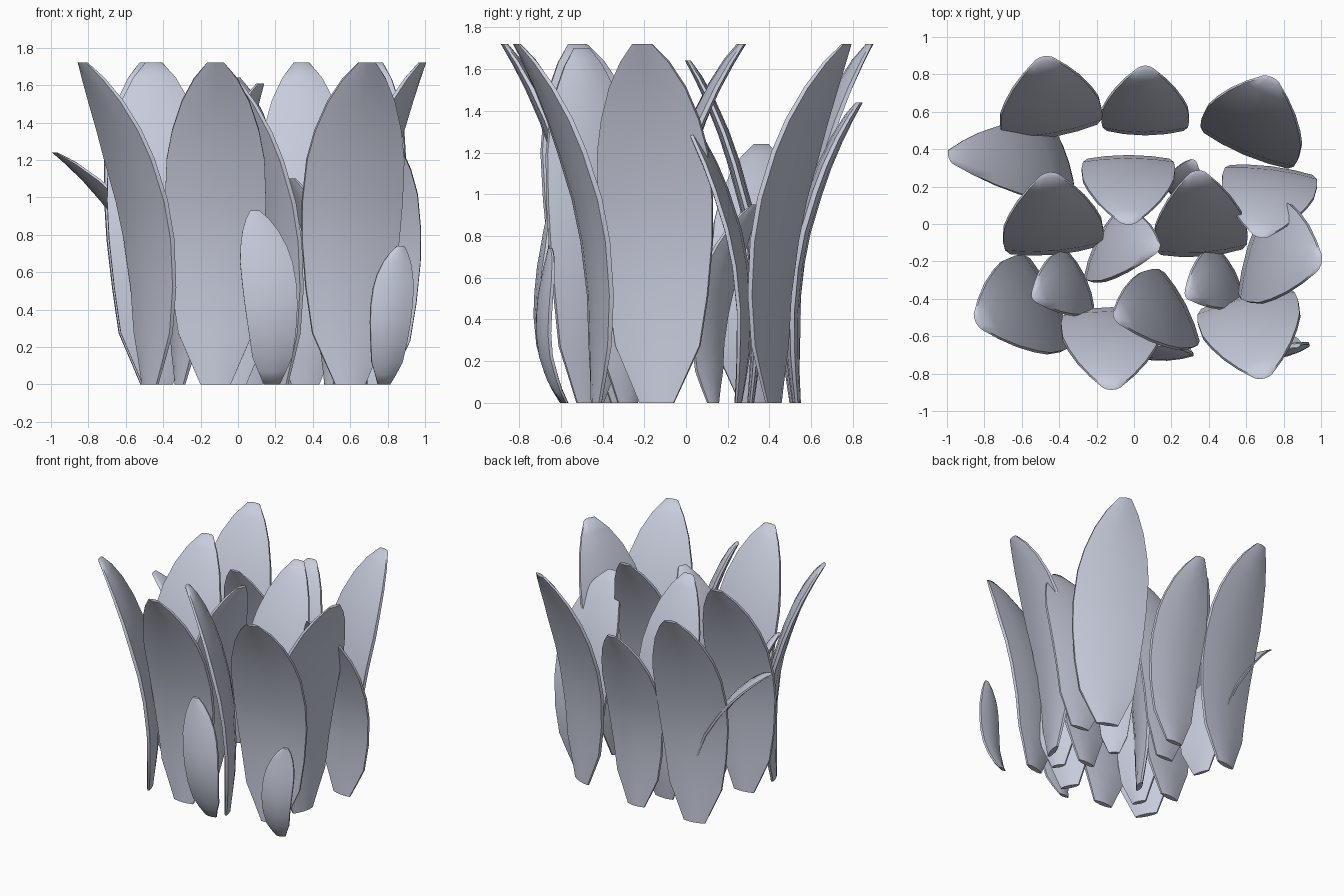
import bpy, bmesh, math
from mathutils import Vector

if "Cube" in bpy.data.objects:
    bpy.data.objects.remove(bpy.data.objects["Cube"])

mat = bpy.data.materials.new("pale_blue_grey")
mat.diffuse_color = (0.58, 0.61, 0.72, 1)
mat.use_nodes = True
mat.node_tree.nodes["Principled BSDF"].inputs["Base Color"].default_value = mat.diffuse_color

# Shared blade profile: height fraction, half-width fraction, outward lean, inward bow
ROWS = [(0.0, .3, 0, 0), (.08, .52, 0, .35), (.16, .74, .0, .62), (.3, .87, .02, .93),
        (.45, .97, .09, 1), (.57, 1.0, .19, .9), (.7, .97, .36, .7), (.79, .86, .5, .5),
        (.88, .67, .68, .3), (.95, .43, .85, .12), (1.0, .17, 1, 0)]
# Lens-shaped cross-section: across, thickness
SECTION = [(-1, -.012), (-.55, -.03), (0, -.038), (.55, -.03), (1, -.012),
           (1, .012), (.55, .03), (0, .038), (-.55, .03), (-1, .012)]


def blade(name, base, tip, angle, width, height, bow=0.03, thick=1.0):
    a = math.radians(angle)
    out = Vector((math.cos(a), math.sin(a), 0))
    side = Vector((-math.sin(a), math.cos(a), 0))
    b, t = Vector((*base, 0)), Vector((*tip, 0))
    path = [b + (t - b) * lean - out * bow * bw + Vector((0, 0, f * height))
            for f, w, lean, bw in ROWS]
    bm = bmesh.new()
    rings = []
    for i, (f, w, lean, bw) in enumerate(ROWS):
        tan = path[min(i + 1, len(path) - 1)] - path[max(i - 1, 0)]
        n = side.cross(tan).normalized()
        k = thick * (0.35 + 0.65 * w)
        if i in (0, len(ROWS) - 1):
            n = out                      # level ends
        rings.append([bm.verts.new(path[i] + side * u * w * width / 2 + n * v * k)
                      for u, v in SECTION])
    m = len(SECTION)
    for r0, r1 in zip(rings, rings[1:]):
        for j in range(m):
            bm.faces.new((r0[j], r0[(j + 1) % m], r1[(j + 1) % m], r1[j]))
    bm.faces.new(rings[0][::-1])
    bm.faces.new(rings[-1])
    bmesh.ops.recalc_face_normals(bm, faces=bm.faces)
    me = bpy.data.meshes.new(name)
    bm.to_mesh(me)
    bm.free()
    me.materials.append(mat)
    ob = bpy.data.objects.new(name, me)
    bpy.context.collection.objects.link(ob)
    bpy.context.view_layer.objects.active = ob
    ob.select_set(True)
    bpy.ops.object.shade_smooth_by_angle(angle=math.radians(60))
    ob.select_set(False)


# Back row
blade("back_left_leaf", (-.44, .52), (-.48, .88), 100, .55, 1.72)
blade("back_middle_leaf", (.06, .53), (.06, .83), 90, .47, 1.44)
blade("back_right_leaf", (.61, .42), (.73, .77), 67, .56, 1.72)
blade("drooping_left_leaf", (-.38, .32), (-.98, .36), 197, .44, 1.24, .02, .7)
blade("hidden_short_leaf", (.3, .13), (.32, .33), 50, .26, .95, .04, .7)
# Middle rows
blade("inner_back_leaf", (-.03, .31), (-.03, .01), 270, .5, 1.64, .04, .8)
blade("inner_right_leaf", (.73, .25), (.68, -.06), 263, .51, 1.45, .04, .8)
blade("inner_left_leaf", (-.43, -.11), (-.45, .26), 95, .54, 1.72)
blade("inner_middle_leaf", (.36, -.12), (.34, .27), 94, .5, 1.72)
blade("right_leaf", (.66, -.14), (.985, -.21), -17, .57, 1.72)
blade("centre_leaf", (-.16, -.13), (.12, -.13), -25, .42, 1.61)
blade("left_small_leaf", (-.31, -.31), (-.53, -.39), 205, .36, 1.15)
blade("right_small_leaf", (.49, -.28), (.29, -.38), 207, .34, 1.1)
# Front row
blade("front_left_leaf", (-.47, -.42), (-.83, -.52), 207, .57, 1.72)
blade("front_middle_leaf", (-.12, -.5), (-.12, -.87), 270, .54, 1.72)
blade("front_cross_leaf", (.23, -.46), (-.09, -.5), 207, .47, 1.7)
blade("front_right_leaf", (.6, -.43), (.69, -.81), 283, .55, 1.72)
# Short curling leaves at the front
blade("front_short_leaf", (.18, -.59), (.09, -.65), 93, .29, .93, .11, .7)
blade("front_right_short_leaf", (.78, -.58), (.87, -.65), 105, .23, .74, .1, .7)
